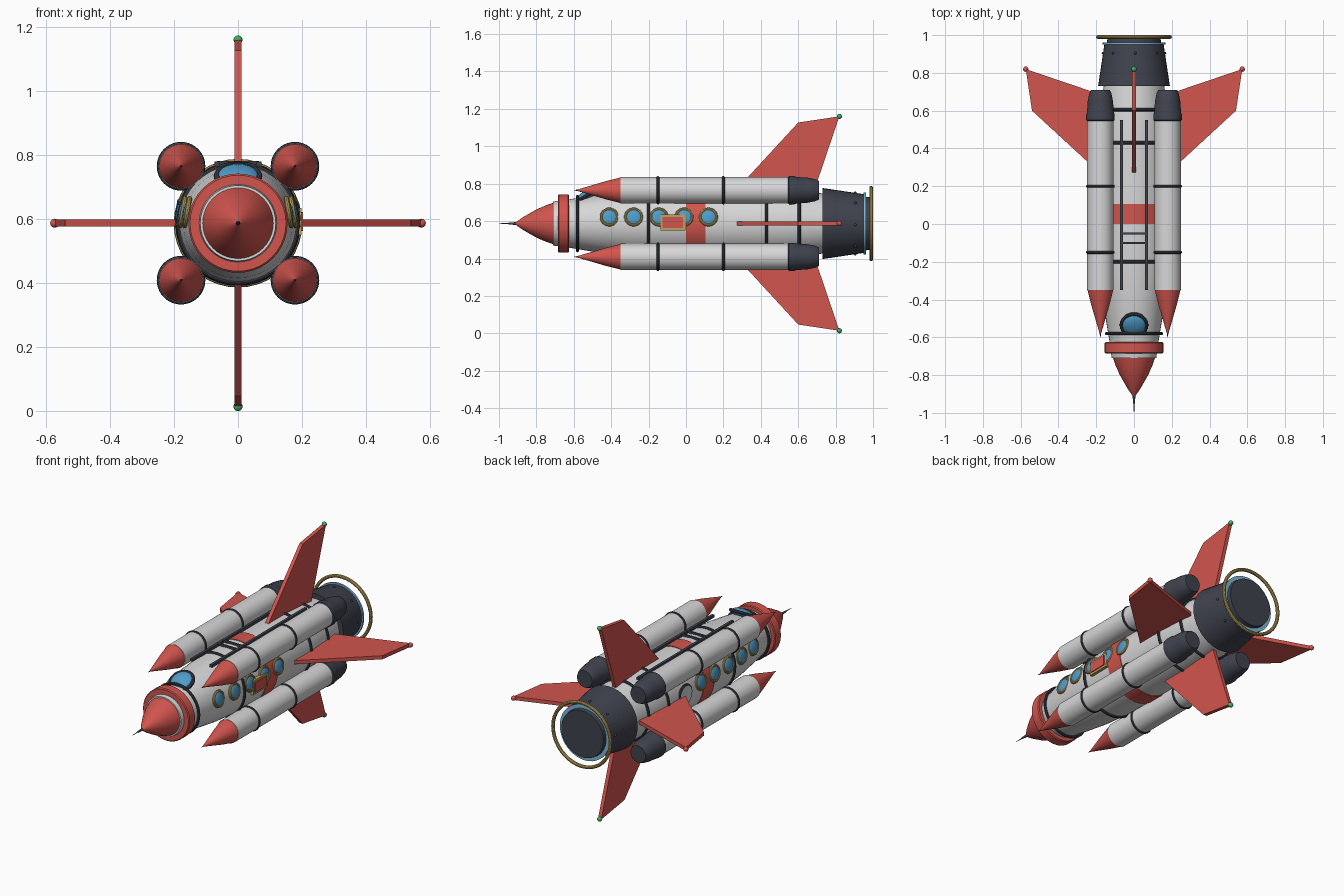
import bpy, bmesh, math
from mathutils import Vector, Matrix

cube = bpy.data.objects.get("Cube")
if cube:
    bpy.data.objects.remove(cube, do_unlink=True)

AXIS_Z = 0.587
REAR = Vector((0, 1, 0))


def material(name, r, g, b):
    m = bpy.data.materials.new(name)
    m.use_nodes = True
    m.diffuse_color = (r, g, b, 1)
    node = next(n for n in m.node_tree.nodes if n.type == 'BSDF_PRINCIPLED')
    node.inputs["Base Color"].default_value = (r, g, b, 1)
    return m


RED = material("red paint", 0.64, 0.09, 0.075)
GREY = material("light grey hull", 0.68, 0.68, 0.69)
DARK = material("dark metal", 0.05, 0.055, 0.075)
GOLD = material("gold trim", 0.52, 0.37, 0.11)
BLUE = material("blue glass", 0.08, 0.33, 0.58)
PALE = material("pale blue glow", 0.2, 0.47, 0.68)
GREEN = material("green lamp", 0.04, 0.45, 0.12)


def finish(name, bm, mat, matrix=None, angle=35):
    bmesh.ops.remove_doubles(bm, verts=bm.verts, dist=1e-5)
    bmesh.ops.recalc_face_normals(bm, faces=bm.faces)
    me = bpy.data.meshes.new(name)
    bm.to_mesh(me)
    bm.free()
    me.materials.append(mat)
    me.polygons.foreach_set("use_smooth", [True] * len(me.polygons))
    me.set_sharp_from_angle(angle=math.radians(angle))
    ob = bpy.data.objects.new(name, me)
    bpy.context.collection.objects.link(ob)
    if matrix:
        ob.matrix_world = matrix
    return ob


def lathe(name, profile, mat, origin=(0, 0, AXIS_Z), direction=REAR, closed=False, steps=40):
    """Spin (distance along axis, radius) points about a direction."""
    bm = bmesh.new()
    pts = list(profile)
    if closed:
        pts.append(pts[0])
    else:
        pts = [(pts[0][0], 0)] + pts + [(pts[-1][0], 0)]
    verts = [bm.verts.new((r, 0, h)) for h, r in pts]
    edges = [bm.edges.new(p) for p in zip(verts, verts[1:])]
    bmesh.ops.spin(bm, geom=verts + edges, cent=(0, 0, 0), axis=(0, 0, 1),
                   angle=math.tau, steps=steps, use_duplicate=False)
    bmesh.ops.dissolve_degenerate(bm, dist=1e-6, edges=bm.edges)
    rot = Vector(direction).to_track_quat('Z', 'Y').to_matrix().to_4x4()
    return finish(name, bm, mat, Matrix.Translation(origin) @ rot)


def torus(name, radius, thick, mat, origin, direction=REAR):
    circle = [(thick * math.sin(a), radius + thick * math.cos(a))
              for a in (i * math.tau / 10 for i in range(10))]
    return lathe(name, circle, mat, origin, direction, closed=True)


def ball(name, radius, mat, origin, flat=1.0, direction=REAR):
    bm = bmesh.new()
    bmesh.ops.create_uvsphere(bm, u_segments=20, v_segments=12, radius=radius)
    rot = Vector(direction).to_track_quat('Z', 'Y').to_matrix().to_4x4()
    return finish(name, bm, mat,
                  Matrix.Translation(origin) @ rot @ Matrix.Diagonal((1, 1, flat, 1)))


def box(name, size, mat, origin):
    bm = bmesh.new()
    bmesh.ops.create_cube(bm, size=1)
    bmesh.ops.scale(bm, vec=size, verts=bm.verts)
    return finish(name, bm, mat, Matrix.Translation(origin))


# Hull
HULL = [(-0.71, 0.118), (-0.62, 0.13), (-0.5, 0.15), (-0.35, 0.171), (-0.2, 0.183),
        (0, 0.186), (0.45, 0.186), (0.6, 0.176), (0.735, 0.16)]


def hull_radius(y):
    for (y0, r0), (y1, r1) in zip(HULL, HULL[1:]):
        if y0 <= y <= y1:
            return r0 + (r1 - r0) * (y - y0) / (y1 - y0)


lathe("hull", HULL, GREY)
lathe("nose_cone", [(-0.915, 0.004), (-0.87, 0.035), (-0.8, 0.075), (-0.75, 0.097),
                    (-0.705, 0.112)], RED)
lathe("nose_collar", [(-0.685, 0.15), (-0.68, 0.155), (-0.63, 0.155), (-0.625, 0.15)], RED)
lathe("nose_spike", [(-1.0, 0.001), (-0.95, 0.003), (-0.95, 0.005), (-0.9, 0.008)], DARK, steps=12)
lathe("red_band", [(0, 0.19), (0.105, 0.19)], RED)
torus("neck_ring", 0.146, 0.008, DARK, (0, -0.58, AXIS_Z))
for y in (-0.2, 0.43, 0.605):
    torus("hull_ring", hull_radius(y) + 0.001, 0.009, DARK, (0, y, AXIS_Z))

# Main engine
lathe("engine_bell", [(0.73, 0.19), (0.95, 0.157), (0.95, 0.145), (0.985, 0.14)], DARK)
lathe("engine_glow_disc", [(0.95, 0.166), (0.962, 0.166)], PALE)
torus("engine_gold_ring", 0.191, 0.01, GOLD, (0, 0.99, AXIS_Z))
for i in range(8):
    a = (i + 0.5) * math.tau / 8 + math.pi / 8 * 0.9
    ball("engine_rivet", 0.007, DARK, (0.164 * math.cos(a), 0.905, AXIS_Z + 0.164 * math.sin(a)))

# Cockpit canopy
tilt = Vector((0, -0.5, 0.87))
torus("canopy_frame", 0.066, 0.01, DARK, (0, -0.535, AXIS_Z + 0.147), tilt)
ball("canopy_glass", 0.064, BLUE, (0, -0.535, AXIS_Z + 0.147), 0.4, tilt)

# Portholes on both sides
for side in (-1, 1):
    for y in (-0.41, -0.28, -0.145, -0.01, 0.12):
        x = side * math.sqrt(hull_radius(y) ** 2 - 0.035 ** 2)
        at, out = (x, y, 0.622), (side, 0, 0.18)
        torus("porthole_rim", 0.043, 0.008, GOLD, at, out)
        ball("porthole_glass", 0.042, BLUE, at, 0.3, out)

# Side plate on the left, round hatch on the right
box("plate_frame", (0.02, 0.135, 0.085), GOLD, (0.188, -0.07, 0.592))
box("plate_panel", (0.008, 0.11, 0.06), RED, (0.199, -0.07, 0.592))
torus("hatch_rim", 0.055, 0.008, DARK, (-0.183, 0.27, 0.6), (-1, 0, 0))
lathe("hatch_door", [(0, 0.053), (0.008, 0.053)], GREY, (-0.183, 0.27, 0.6), (-1, 0, 0))

# Ladder on top
for side in (-1, 1):
    box("ladder_rail", (0.016, 0.9, 0.016), DARK, (side * 0.065, 0.1, AXIS_Z + 0.185))
for y in (-0.1, -0.05):
    box("ladder_rung", (0.13, 0.012, 0.012), DARK, (0, y, AXIS_Z + 0.188))

# Four boosters
for sx in (-1, 1):
    for sz in (-1, 1):
        c = (sx * 0.178, 0, AXIS_Z + sz * 0.178)
        lathe("booster_tube", [(-0.35, 0.07), (0.55, 0.07)], GREY, c)
        lathe("booster_nose", [(-0.58, 0.004), (-0.43, 0.048), (-0.35, 0.068)], RED, c)
        lathe("booster_tip", [(-0.6, 0.001), (-0.565, 0.006)], DARK, c, steps=12)
        lathe("booster_nozzle", [(0.545, 0.069), (0.55, 0.075), (0.58, 0.075), (0.59, 0.071),
                                 (0.65, 0.067), (0.69, 0.059), (0.71, 0.05)], DARK, c)
        for y in (-0.15, 0.2):
            torus("booster_ring", 0.068, 0.008, DARK, (c[0], y, c[2]))

# Four swept fins with tip lamps
FIN = [(0.16, 0.25), (0.54, 0.6), (0.573, 0.82), (0.16, 0.68)]
for i in range(4):
    bm = bmesh.new()
    base = bm.faces.new([bm.verts.new((r, y, -0.011)) for r, y in FIN])
    ext = bmesh.ops.extrude_face_region(bm, geom=[base])
    bmesh.ops.translate(bm, vec=(0, 0, 0.022),
                        verts=[v for v in ext["geom"] if isinstance(v, bmesh.types.BMVert)])
    turn = Matrix.Translation((0, 0, AXIS_Z)) @ Matrix.Rotation(i * math.pi / 2, 4, 'Y')
    finish("fin", bm, RED, turn)
    ball("fin_tip_lamp", 0.014, GREEN if i % 2 else RED, turn @ Vector((0.573, 0.82, 0)))
